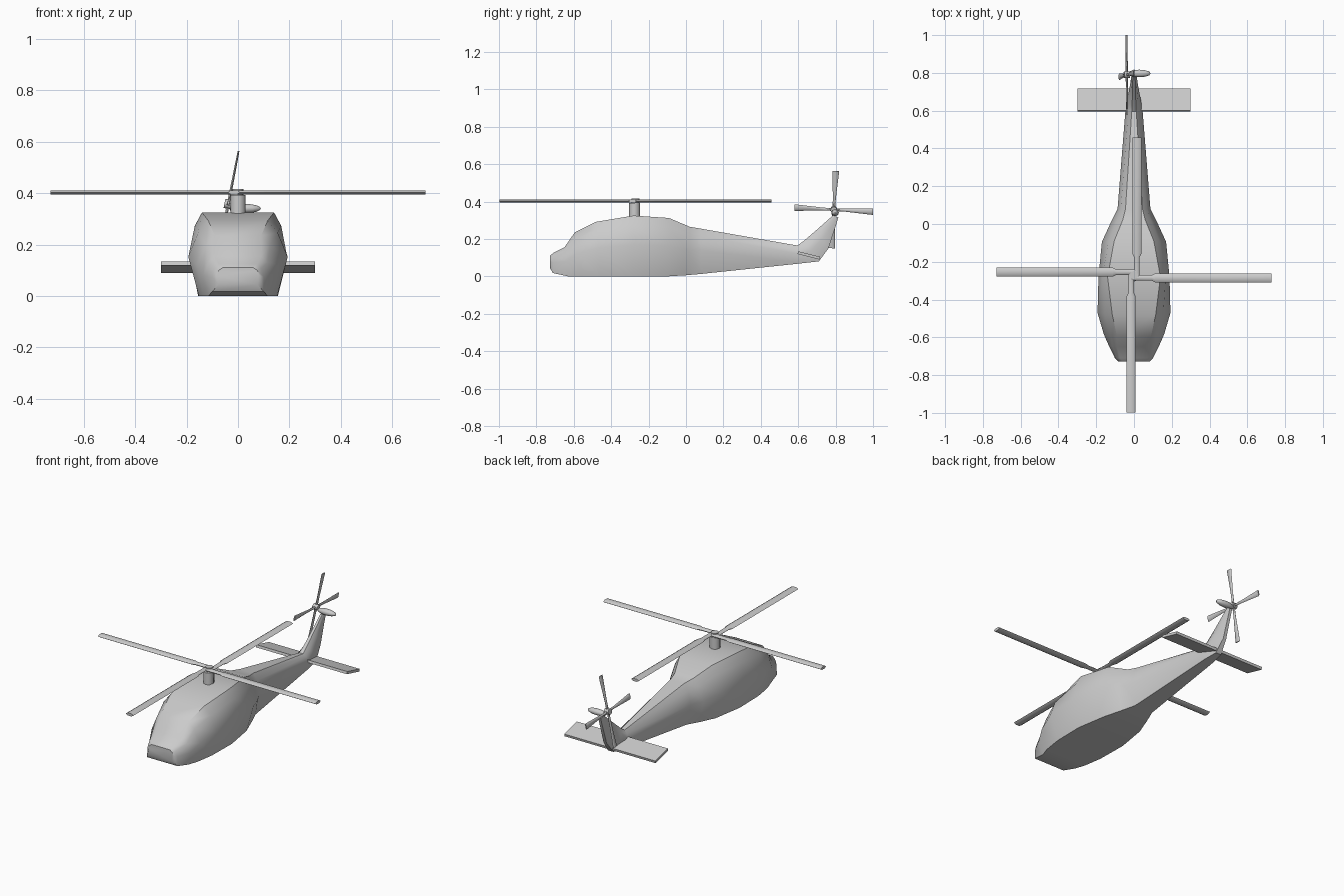
import bpy, bmesh, math
from mathutils import Matrix, Vector

if "Cube" in bpy.data.objects:
    bpy.data.objects.remove(bpy.data.objects["Cube"], do_unlink=True)

grey = bpy.data.materials.new("light_grey")
grey.use_nodes = True
COLOUR = (0.6, 0.6, 0.6, 1)
grey.diffuse_color = COLOUR
grey.node_tree.nodes["Principled BSDF"].inputs["Base Color"].default_value = COLOUR


def finish(name, bm, angle=40, matrix=Matrix()):
    bmesh.ops.recalc_face_normals(bm, faces=bm.faces)
    mesh = bpy.data.meshes.new(name)
    bm.to_mesh(mesh)
    bm.free()
    mesh.transform(matrix)
    mesh.materials.append(grey)
    obj = bpy.data.objects.new(name, mesh)
    bpy.context.collection.objects.link(obj)
    bpy.ops.object.select_all(action='DESELECT')
    obj.select_set(True)
    bpy.context.view_layer.objects.active = obj
    bpy.ops.object.shade_smooth_by_angle(angle=math.radians(angle))
    return obj


def loft(rings):
    """Skin a list of equal closed rings and cap both ends."""
    bm = bmesh.new()
    loops = [[bm.verts.new(p) for p in ring] for ring in rings]
    n = len(loops[0])
    for a, b in zip(loops, loops[1:]):
        for i in range(n):
            j = (i + 1) % n
            bm.faces.new((a[i], a[j], b[j], b[i]))
    bm.faces.new(loops[0])
    bm.faces.new(loops[-1])
    return bm


# Fuselage, boom and fin: top y z, bottom y z, half widths from top to bottom
HEIGHTS = (1, 0.84, 0.52, 0)
stations = [
    (-.727, .11, -.727, .045, .06, .075, .085, .075),
    (-.71, .125, -.712, .018, .075, .09, .10, .10),
    (-.65, .155, -.63, .0, .09, .115, .135, .115),
    (-.595, .235, -.57, .0, .09, .125, .16, .135),
    (-.48, .292, -.46, .0, .115, .155, .193, .152),
    (-.28, .325, -.28, .0, .14, .168, .188, .155),
    (-.09, .312, -.10, .0, .105, .135, .17, .125),
    (.02, .265, .0, .006, .06, .09, .122, .09),
    (.08, .255, .08, .013, .045, .07, .087, .06),
    (.595, .165, .62, .07, .012, .03, .045, .03),
    (.63, .19, .71, .08, .01, .022, .034, .018),
    (.70, .25, .762, .15, .008, .016, .022, .01),
    (.785, .325, .815, .315, .006, .01, .012, .008),
]
rings = []
for yt, zt, yb, zb, *widths in stations:
    side = [(w, yb + (yt - yb) * h, zb + (zt - zb) * h) for w, h in zip(widths, HEIGHTS)]
    rings.append(side + [(-x, y, z) for x, y, z in reversed(side)])
finish("fuselage", loft(rings), 38)


def blade(name, sections, matrix):
    """Six-sided blade along +x; sections are reach, width, thickness, offset."""
    outline = ((.5, 0), (.25, .5), (-.25, .5), (-.5, 0), (-.25, -.5), (.25, -.5))
    rings = [[(r, off + w * u, t * v) for u, v in outline] for r, w, t, off in sections]
    finish(name, loft(rings), 50, matrix)


# Main rotor
HUB = Vector((0, -.27, .403))
for i in range(4):
    blade(f"main_blade_{i + 1}",
          [(-.015, .03, .015, -.015), (.095, .03, .015, -.015),
           (.115, .05, .016, -.016), (.728, .05, .016, -.016)],
          Matrix.Translation(HUB) @ Matrix.Rotation(i * math.pi / 2, 4, 'Z'))


def cylinder(name, radius, depth, matrix, sides=8):
    bm = bmesh.new()
    bmesh.ops.create_cone(bm, cap_ends=True, segments=sides, radius1=radius,
                          radius2=radius, depth=depth)
    finish(name, bm, 50, matrix)


cylinder("rotor_mast", .03, .08, Matrix.Translation((0, -.275, .352)))
cylinder("rotor_hub", .022, .026, Matrix.Translation(HUB))

# Horizontal stabiliser, pitched nose up
bm = bmesh.new()
bmesh.ops.create_cube(bm, size=1)
bmesh.ops.scale(bm, verts=bm.verts, vec=(.6, .122, .015))
finish("stabiliser", bm, 30,
       Matrix.Translation((0, .657, .112)) @ Matrix.Rotation(math.radians(-14), 4, 'X'))

# Gearbox on the fin tip
bm = bmesh.new()
bmesh.ops.create_uvsphere(bm, u_segments=12, v_segments=8, radius=1)
bmesh.ops.scale(bm, verts=bm.verts, vec=(.062, .02, .018))
finish("tail_gearbox", bm, 60, Matrix.Translation((.027, .797, .34)))

# Canted tail rotor: local x, y span the disc and local z is its axis
CANT = math.radians(11)
frame = (Matrix.Translation((-.038, .79, .357)) @ Matrix.Rotation(CANT, 4, 'Y')
         @ Matrix.Rotation(-math.pi / 2, 4, 'Y'))
cylinder("tail_rotor_hub", .018, .03, frame)
for i in range(4):
    blade(f"tail_blade_{i + 1}",
          [(0, .014, .012, 0), (.06, .016, .01, 0), (.21, .036, .007, 0)],
          frame @ Matrix.Rotation(i * math.pi / 2 + math.radians(3), 4, 'Z'))
